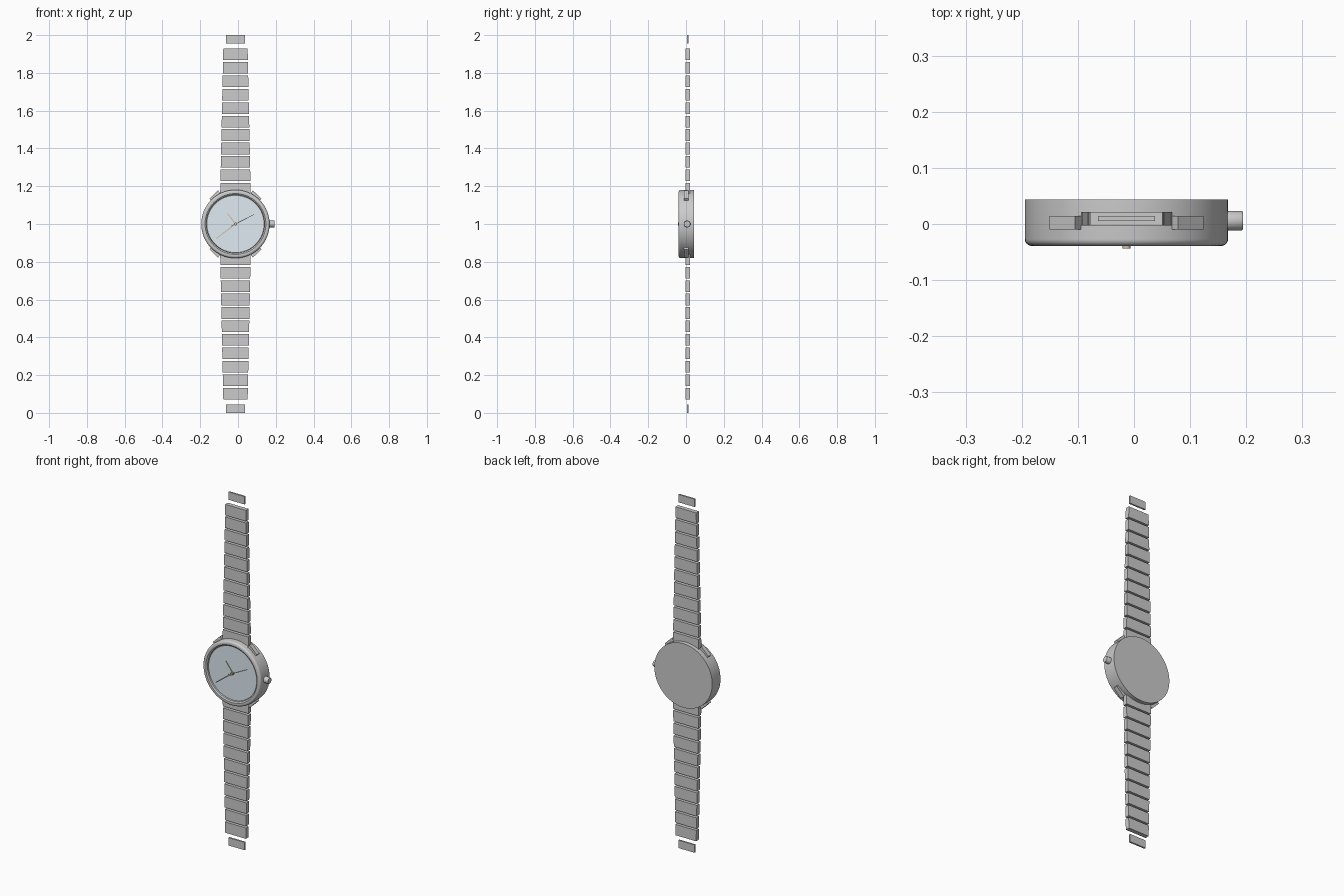
import bpy, bmesh, math
from mathutils import Vector

if "Cube" in bpy.data.objects:
    bpy.data.objects.remove(bpy.data.objects["Cube"])

CX, CZ = -0.0135, 1.0   # centre of the watch case


def finish(name, bm, mat=None, smooth=False):
    bmesh.ops.remove_doubles(bm, verts=bm.verts, dist=1e-5)
    bmesh.ops.recalc_face_normals(bm, faces=bm.faces)
    me = bpy.data.meshes.new(name)
    bm.to_mesh(me)
    bm.free()
    ob = bpy.data.objects.new(name, me)
    bpy.context.collection.objects.link(ob)
    if mat:
        me.materials.append(mat)
    if smooth:
        bpy.ops.object.select_all(action='DESELECT')
        ob.select_set(True)
        bpy.context.view_layer.objects.active = ob
        bpy.ops.object.shade_smooth_by_angle(angle=math.radians(35))
    return ob


def material(name, color):
    m = bpy.data.materials.new(name)
    m.diffuse_color = color
    m.use_nodes = True
    m.node_tree.nodes["Principled BSDF"].inputs["Base Color"].default_value = m.diffuse_color
    return m


def lathe(name, profile, mat=None, axis='Y', centre=(CX, 0, CZ), steps=64):
    """Revolve (radius, height) points around the Y or X axis."""
    bm = bmesh.new()
    if axis == 'Y':
        pts, ax = [Vector((r, h, 0)) for r, h in profile], (0, 1, 0)
    else:
        pts, ax = [Vector((h, r, 0)) for r, h in profile], (1, 0, 0)
    vs = [bm.verts.new(p) for p in pts]
    es = [bm.edges.new(p) for p in zip(vs, vs[1:])]
    bmesh.ops.spin(bm, geom=vs + es, cent=(0, 0, 0), axis=ax,
                   angle=2 * math.pi, steps=steps)
    bmesh.ops.translate(bm, verts=bm.verts, vec=centre)
    return finish(name, bm, mat, True)


def prism(name, outline, y0, y1, mat=None):
    """Extrude an outline given relative to the case centre in (x, z)."""
    bm = bmesh.new()
    f = bm.faces.new([bm.verts.new((CX + x, y0, CZ + z)) for x, z in outline])
    new = bmesh.ops.extrude_face_region(bm, geom=[f])['geom']
    bmesh.ops.translate(bm, vec=(0, y1 - y0, 0),
                        verts=[v for v in new if isinstance(v, bmesh.types.BMVert)])
    return finish(name, bm, mat)


glass = material("pale_blue", (0.74, 0.83, 0.89, 1))
gold = material("gold", (0.62, 0.55, 0.40, 1))

# Case with rounded bezel and recessed opening
R, F = 0.181, -0.039
arc = [(R - 0.012 + 0.012 * math.cos(a), F + 0.012 - 0.012 * math.sin(a))
       for a in [i * math.pi / 12 for i in range(7)]]
lathe("case", [(0, 0.0435), (R, 0.0435)] + arc +
      [(0.161, F), (0.154, -0.034), (0.153, -0.022), (0, -0.022)])

# Dial glass
lathe("dial", [(0, -0.022), (0.153, -0.022), (0.1515, -0.027), (0, -0.027)], glass)

# Crown on the right side
lathe("crown", [(0, 0.17), (0.0175, 0.17), (0.0175, 0.205), (0.016, 0.2075), (0, 0.2075)],
      axis='X', centre=(CX, 0.006, CZ), steps=24)


# Hands and centre pin
def hand(name, tip, tail, width, y):
    t = Vector(tip)
    d = t.normalized()
    n = Vector((-d.y, d.x)) * width / 2
    b = -d * tail
    prism(name, [b + n, b - n, t - n * 0.6, t + n * 0.6], y, y - 0.003, gold)


hand("hour_hand", (-0.042, 0.056), 0.012, 0.007, -0.0275)
hand("minute_hand", (-0.102, -0.077), 0.012, 0.007, -0.031)
hand("second_hand", (0.098, 0.050), 0.025, 0.0035, -0.0345)
lathe("hand_pin", [(0, -0.024), (0.007, -0.024), (0.007, -0.0435), (0, -0.0435)],
      gold, steps=16)

# Strap links, lugs and end links, mirrored above and below the case
LINKS, PITCH, LINK_H, TOP = 11, 0.0712, 0.0615, 0.929


def half_width(z):
    return 0.0645 + (TOP - z) / 0.774 * 0.0165


def trapezoid(z0, z1, w0, w1, s):
    return [(-w0, s * z0), (w0, s * z0), (w1, s * z1), (-w1, s * z1)]


for s, side in ((1, "upper"), (-1, "lower")):
    for i in range(LINKS):
        z1 = TOP - i * PITCH
        z0 = z1 - LINK_H
        prism(f"{side}_link_{i + 1}",
              trapezoid(z0, z1, half_width(z0), half_width(z1), s), -0.003, 0.021)
    prism(f"{side}_end_link", trapezoid(0.956, 1.0, 0.051, 0.051, s), 0.005, 0.0145)
    for m, lr in ((1, "right"), (-1, "left")):
        prism(f"{side}_lug_{lr}",
              [(m * x, s * z) for x, z in
               ((0.137, 0.134), (0.092, 0.178), (0.080, 0.160), (0.080, 0.13), (0.12, 0.11))],
              -0.0095, 0.0145)
